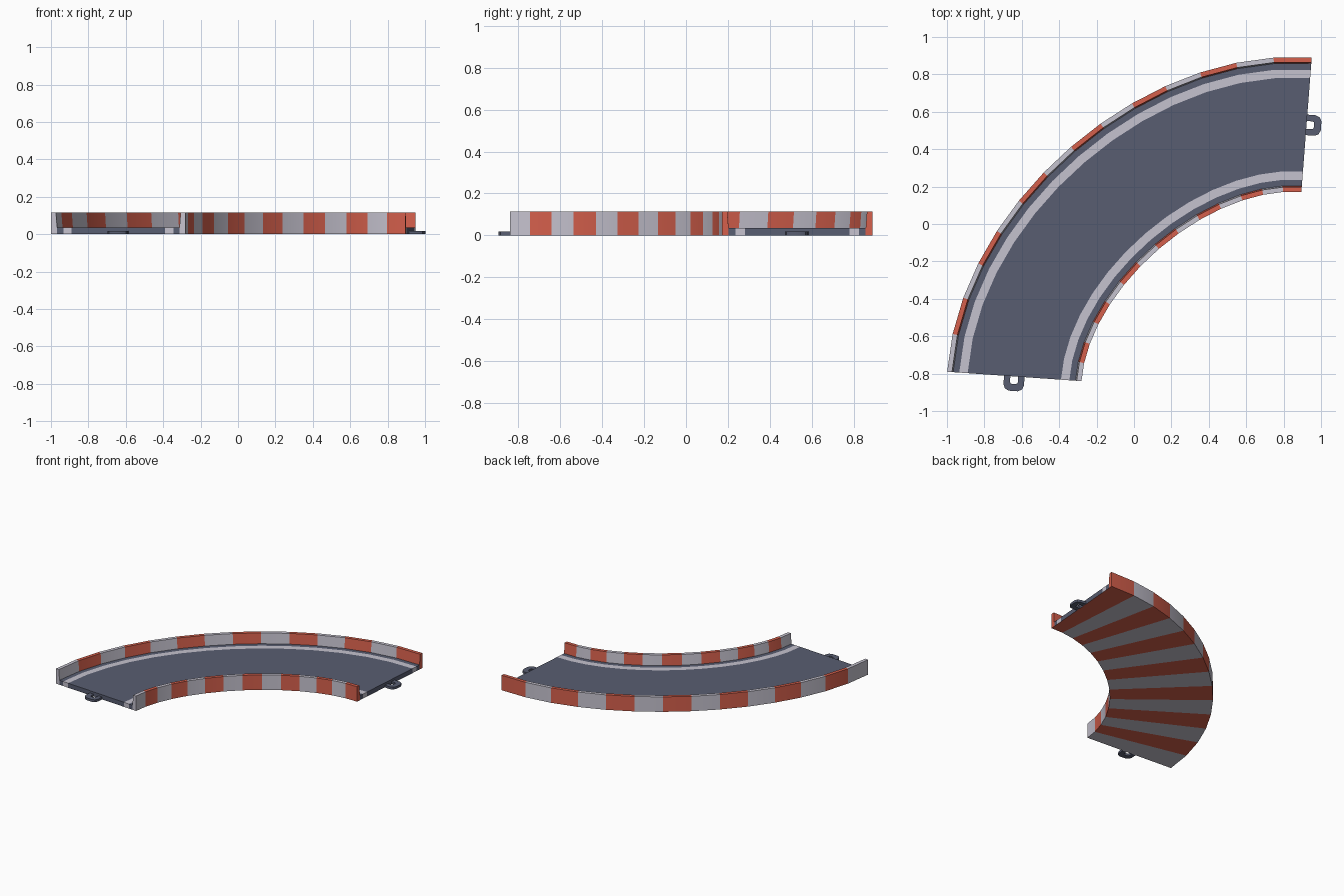
import bpy, bmesh
from mathutils import Vector

if "Cube" in bpy.data.objects:
    bpy.data.objects.remove(bpy.data.objects["Cube"])


def material(name, rgb):
    m = bpy.data.materials.new(name)
    m.diffuse_color = (*rgb, 1)
    m.use_nodes = True
    m.node_tree.nodes["Principled BSDF"].inputs["Base Color"].default_value = m.diffuse_color
    return m


MATS = [material("slate_grey", (0.098, 0.110, 0.165)),
        material("pale_grey", (0.56, 0.54, 0.62)),
        material("brick_red", (0.66, 0.115, 0.072))]
GREY, WHITE, RED = 0, 1, 2
SEGS = 14

# Centre line: one bezier quarter bend, sampled evenly
P0, P3 = Vector((0.9225, 0.53, 0)), Vector((-0.64, -0.815, 0))
T0, T3 = Vector((-0.997, 0.077, 0)), Vector((0.07, 0.9976, 0))
P1, P2 = P0 + 0.7 * T0, P3 + 0.7 * T3


def frame(t):
    s = 1 - t
    p = s**3 * P0 + 3 * s * s * t * P1 + 3 * s * t * t * P2 + t**3 * P3
    d = s * s * (P1 - P0) + 2 * s * t * (P2 - P1) + t * t * (P3 - P2)
    d.normalize()
    return p, Vector((d.y, -d.x, 0))      # point and outward normal


def finish(name, bm):
    me = bpy.data.meshes.new(name)
    bm.to_mesh(me)
    bm.free()
    for m in MATS:
        me.materials.append(m)
    ob = bpy.data.objects.new(name, me)
    bpy.context.collection.objects.link(ob)
    bpy.ops.object.select_all(action='DESELECT')
    bpy.context.view_layer.objects.active = ob
    ob.select_set(True)
    bpy.ops.object.shade_smooth_by_angle(angle=0.52)
    return ob


def stripe(i):
    return RED if i % 2 == 0 else WHITE


def sweep(name, profile, hidden, top_mat=None):
    """Sweep a counter-clockwise (offset, height) profile along the bend.
    hidden: profile edges left open. top_mat None means striped all over."""
    bm = bmesh.new()
    rings = []
    for i in range(SEGS + 1):
        p, n = frame(i / SEGS)
        rings.append([bm.verts.new(p + n * u + Vector((0, 0, z))) for u, z in profile])
    k = len(profile)
    for i in range(SEGS):
        for j in range(k):
            if j in hidden:
                continue
            a, b = j, (j + 1) % k
            f = bm.faces.new((rings[i][a], rings[i + 1][a], rings[i + 1][b], rings[i][b]))
            bottom = profile[a][1] == 0 and profile[b][1] == 0
            f.material_index = stripe(i) if bottom or top_mat is None else top_mat
    for ring, i in ((rings[0], 0), (rings[-1][::-1], SEGS - 1)):
        f = bm.faces.new(ring)
        f.material_index = stripe(i) if top_mat is None else top_mat
    return finish(name, bm)


# Striped guard walls
H, R = 0.115, 0.035
wall = [(0.328, 0), (0.36, 0), (0.36, H), (0.334, H), (0.328, R)]
sweep("outer_wall", wall, {4})
sweep("inner_wall", [(-u, z) for u, z in reversed(wall)], {4})

# Road lanes and painted edge lines, with the striped underside
for name, a, b, mat in (("inner_verge", -0.328, -0.295, GREY),
                        ("inner_line", -0.295, -0.25, WHITE),
                        ("road", -0.25, 0.25, GREY),
                        ("outer_line", 0.25, 0.295, WHITE),
                        ("outer_verge", 0.295, 0.328, GREY)):
    sweep(name, [(a, 0), (b, 0), (b, R), (a, R)], {1, 3}, mat)


# Connector loops at both ends
def connector(name, p, out):
    side = Vector((-out.y, out.x, 0))
    outer = [(0, -.055), (.045, -.055), (.067, -.046), (.078, -.025)]
    inner = [(0, -.021), (.03, -.021), (.037, -.018), (.04, -.011)]
    outer += [(x, -y) for x, y in reversed(outer)]
    inner += [(x, -y) for x, y in reversed(inner)]
    bm = bmesh.new()
    rows = [[bm.verts.new(p + out * x + side * y + Vector((0, 0, z))) for x, y in pts]
            for pts, z in ((outer, 0), (outer, .018), (inner, .018), (inner, 0))]
    for r in range(4):
        a, b = rows[r], rows[(r + 1) % 4]
        for i in range(len(a) - 1):
            bm.faces.new((a[i], a[i + 1], b[i + 1], b[i]))
    bmesh.ops.recalc_face_normals(bm, faces=bm.faces)
    finish(name, bm)


connector("connector_right", P0, -T0)
connector("connector_front", P3, -T3)
